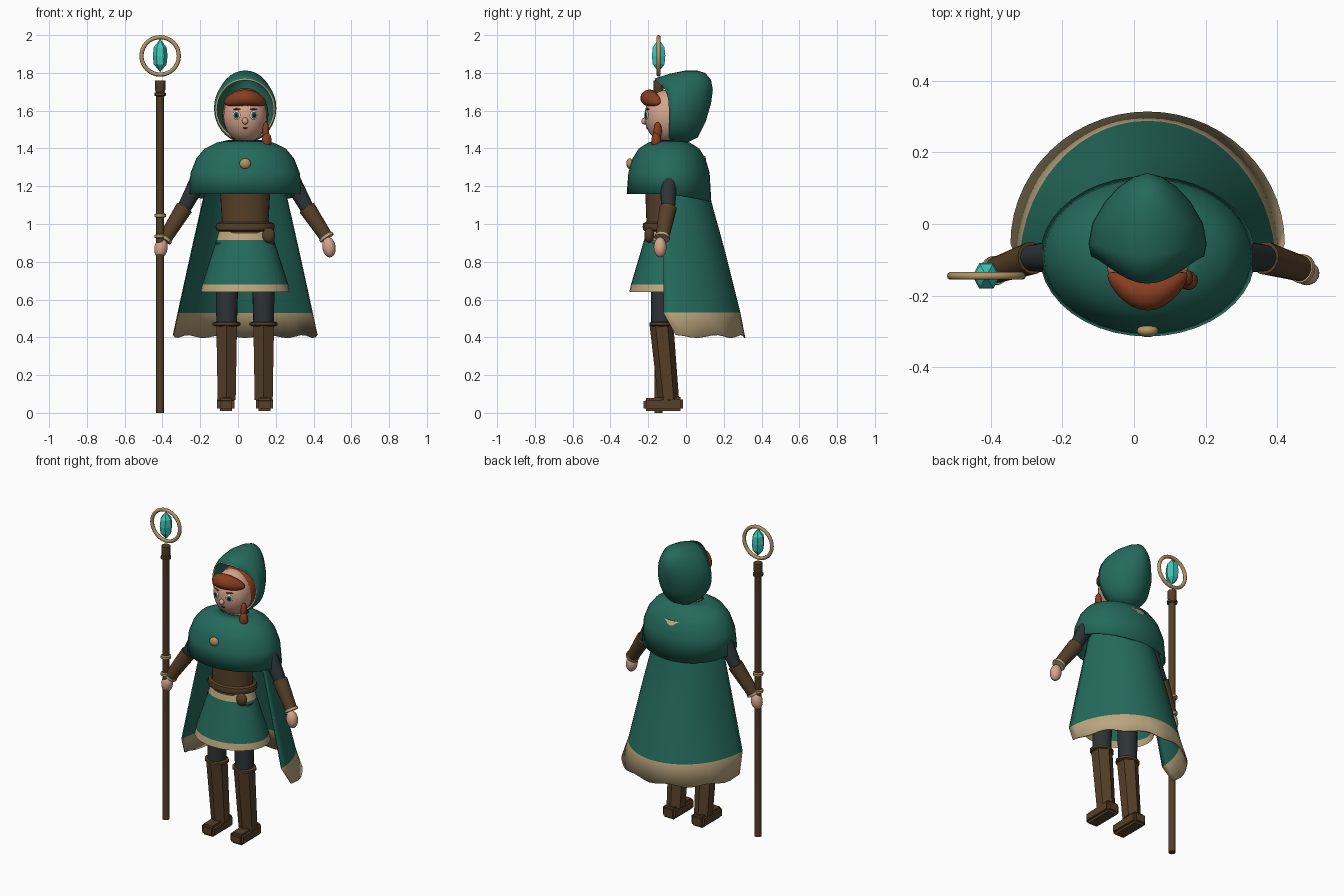
import bpy, bmesh
from math import sin, cos, pi, radians
from mathutils import Matrix, Vector

if "Cube" in bpy.data.objects:
    bpy.data.objects.remove(bpy.data.objects["Cube"])

CX, CY = 0.038, -0.11   # centre of the body


def material(name, r, g, b):
    m = bpy.data.materials.new(name)
    m.use_nodes = True
    m.diffuse_color = (r, g, b, 1)
    m.node_tree.nodes["Principled BSDF"].inputs["Base Color"].default_value = (r, g, b, 1)
    return m


green = material("forest green cloth", 0.018, 0.144, 0.107)
beige = material("beige trim", 0.50, 0.38, 0.21)
gold = material("dull gold", 0.44, 0.30, 0.13)
leather = material("brown leather", 0.091, 0.050, 0.021)
charcoal = material("charcoal cloth", 0.026, 0.034, 0.037)
skin = material("skin", 0.66, 0.37, 0.26)
hair = material("auburn hair", 0.25, 0.048, 0.015)
teal = material("teal crystal", 0.05, 0.56, 0.48)
white = material("eye white", 0.75, 0.75, 0.70)
black = material("black", 0.01, 0.01, 0.01)


def finish(name, bm, mats, smooth=True):
    bmesh.ops.remove_doubles(bm, verts=bm.verts, dist=0.0001)
    bmesh.ops.recalc_face_normals(bm, faces=bm.faces)
    mesh = bpy.data.meshes.new(name)
    bm.to_mesh(mesh)
    bm.free()
    for m in mats:
        mesh.materials.append(m)
    ob = bpy.data.objects.new(name, mesh)
    bpy.context.collection.objects.link(ob)
    if smooth:
        bpy.ops.object.select_all(action='DESELECT')
        ob.select_set(True)
        bpy.context.view_layer.objects.active = ob
        bpy.ops.object.shade_smooth_by_angle(angle=radians(45))
    return ob


def loft(name, loops, mats, rows=None, closed=True, caps=False, smooth=True):
    """Skin a list of equal point loops; rows gives a material index per band."""
    bm = bmesh.new()
    rings = [[bm.verts.new(p) for p in loop] for loop in loops]
    n = len(rings[0])
    for i, (a, b) in enumerate(zip(rings, rings[1:])):
        for j in range(n if closed else n - 1):
            k = (j + 1) % n
            f = bm.faces.new((a[j], a[k], b[k], b[j]))
            f.material_index = rows[i] if rows else 0
    if caps:
        bm.faces.new(rings[0])
        bm.faces.new(rings[-1])
    return finish(name, bm, mats, smooth)


def oval(x, y, z, rx, ry, n=32):
    return [(x + rx * cos(2 * pi * i / n), y + ry * sin(2 * pi * i / n), z) for i in range(n)]


def turned(name, profile, mats, rows=None, x=CX, y=CY, n=32, caps=False, smooth=True):
    """Oval lathe; profile holds (rx, ry, z)."""
    return loft(name, [oval(x, y, z, rx, ry, n) for rx, ry, z in profile],
                mats, rows, caps=caps, smooth=smooth)


def limb(name, p, q, r0, r1, mat, n=16):
    p, q = Vector(p), Vector(q)
    d = q - p
    turn = d.to_track_quat('Z', 'Y').to_matrix().to_4x4()
    bm = bmesh.new()
    bmesh.ops.create_cone(bm, cap_ends=True, segments=n, radius1=r0, radius2=r1,
                          depth=d.length, matrix=Matrix.Translation((p + q) / 2) @ turn)
    return finish(name, bm, [mat])


def ball(name, loc, radii, mat, turn=0, axis='Z', seg=20):
    bm = bmesh.new()
    bmesh.ops.create_uvsphere(bm, u_segments=seg, v_segments=seg // 2 + 2, radius=1,
                              matrix=Matrix.Translation(loc) @ Matrix.Rotation(turn, 4, axis)
                              @ Matrix.Diagonal((*radii, 1)))
    return finish(name, bm, [mat])


def solidify(ob, thickness, rim=0):
    s = ob.modifiers.new("thickness", 'SOLIDIFY')
    s.thickness, s.offset, s.material_offset_rim = thickness, 0, rim


def side_name(s, part):
    return ("left_" if s > 0 else "right_") + part


# Head and face
ball("head", (CX, -0.10, 1.57), (0.116, 0.12, 0.14), skin, seg=28)
ball("nose", (CX, -0.22, 1.545), (0.016, 0.016, 0.018), skin)
ball("mouth", (CX, -0.206, 1.508), (0.013, 0.005, 0.004), black)
limb("neck", (CX, -0.09, 1.36), (CX, -0.09, 1.48), 0.055, 0.05, skin)
for s in (-1, 1):
    a = s * radians(23)
    out = Vector((sin(a), -cos(a), 0))
    eye = Vector((CX + s * 0.045, -0.208, 1.576))
    ball(side_name(s, "eye"), eye, (0.021, 0.006, 0.023), white, a)
    ball(side_name(s, "iris"), eye + out * 0.003, (0.016, 0.005, 0.018), green, a)
    ball(side_name(s, "pupil"), eye + out * 0.006, (0.008, 0.004, 0.010), black, a)
    ball(side_name(s, "eyebrow"), eye + Vector((0, 0.004, 0.032)), (0.022, 0.006, 0.005), hair, a)

# Hair: swept fringe, mass under the hood and a braid
fringe = ball("fringe", (CX, -0.195, 1.668), (0.112, 0.047, 0.043), hair, radians(20), 'X', 28)
for v in fringe.data.vertices:
    dx = v.co.x - CX
    v.co.y += 4 * dx * dx
    v.co.z -= 2 * dx * dx
ball("back_hair", (CX, -0.055, 1.58), (0.123, 0.09, 0.14), hair, seg=28)
ball("braid_upper", (0.147, -0.15, 1.49), (0.018, 0.022, 0.05), hair)
ball("braid_lower", (0.152, -0.158, 1.44), (0.026, 0.026, 0.045), hair)

# Hood: upright rings from the peaked opening to the pointed back
hood_rings = []
for y, z, rx, rz in ((-0.09, 1.605, 0.153, 0.16), (-0.055, 1.613, 0.16, 0.178),
                     (0, 1.62, 0.15, 0.188), (0.06, 1.635, 0.115, 0.172),
                     (0.10, 1.67, 0.077, 0.125), (0.128, 1.70, 0.035, 0.06),
                     (0.137, 1.71, 0, 0)):
    peak = 0.075 if y < -0.08 else 0.03 if y < -0.05 else 0
    hood_rings.append([(CX + rx * cos(t), y - peak * max(0, sin(t)) ** 3, z + rz * sin(t))
                       for t in (2 * pi * i / 36 for i in range(36))])
solidify(loft("hood", hood_rings, [green, beige]), 0.01, 1)

# Shoulder cape, its hem dipping at the back, and the clasp
capelet_rings = [oval(CX, -0.09, z, 0.297 * f, 0.22 * f, 40) for f, z in
                 ((0.3, 1.44), (0.5, 1.427), (0.72, 1.395), (0.86, 1.345), (0.96, 1.27), (1, 1.16))]
capelet_rings[-1] = [(x, y, z - 0.04 * max(0, (y + 0.09) / 0.22)) for x, y, z in capelet_rings[-1]]
solidify(loft("shoulder_cape", capelet_rings, [green]), 0.008)
ball("clasp", (CX, -0.298, 1.32), (0.03, 0.018, 0.028), gold)

# Long cape, open at the front
cape_rows = []
for z, rx, cy, ry in ((1.36, 0.15, -0.10, 0.20), (1.30, 0.172, -0.105, 0.214),
                      (1.16, 0.215, -0.12, 0.24), (0.85, 0.285, -0.12, 0.325),
                      (0.53, 0.355, -0.12, 0.405), (0.405, 0.38, -0.055, 0.366)):
    wave = 0.008 if z < 0.5 else 0
    cape_rows.append([(CX + rx * cos(t), cy + ry * sin(t), z + wave * cos(10 * t))
                      for t in (pi * i / 28 for i in range(29))])
solidify(loft("long_cape", cape_rows, [green, beige], [1, 0, 0, 0, 1], closed=False), 0.006)

# Torso, belt and skirt
turned("bodice", [(0.14, 0.105, 1.38), (0.132, 0.105, 1.16), (0.124, 0.10, 1.02),
                  (0.135, 0.105, 0.95)], [leather], caps=True)
turned("belt", [(0.135, 0.102, 1.01), (0.152, 0.116, 1.003), (0.157, 0.12, 0.985),
                (0.152, 0.116, 0.967), (0.135, 0.102, 0.96)], [leather])
ball("belt_pouch", (CX + 0.125, -0.195, 0.94), (0.034, 0.026, 0.04), leather)
turned("skirt", [(0.138, 0.10, 0.965), (0.153, 0.112, 0.915), (0.228, 0.181, 0.68),
                 (0.236, 0.19, 0.64)], [green, beige], [1, 0, 1])

# Legs and boots
for s in (-1, 1):
    x = CX + s * 0.098
    hip, knee, ankle = (x - s * 0.004, -0.125, 0.90), (x, -0.13, 0.47), (x, -0.092, 0.07)
    limb(side_name(s, "thigh"), hip, knee, 0.064, 0.055, charcoal)
    limb(side_name(s, "shin"), knee, ankle, 0.055, 0.047, charcoal)
    limb(side_name(s, "boot_shaft"), knee, ankle, 0.063, 0.055, leather, 6)
    turned(side_name(s, "boot_cuff"), [(0.055, 0.05, 0.483), (0.074, 0.064, 0.478),
           (0.074, 0.064, 0.464), (0.055, 0.05, 0.457)], [leather], x=x, y=-0.13, n=16)
    bm = bmesh.new()
    bmesh.ops.create_cube(bm, size=1, matrix=Matrix.Translation((x + s * 0.004, -0.12, 0.048))
                          @ Matrix.Diagonal((0.092, 0.21, 0.076, 1)))
    for v in bm.verts:
        if v.co.y < -0.2 and v.co.z > 0.05:
            v.co.z -= 0.008
    bmesh.ops.bevel(bm, geom=bm.edges[:], offset=0.014, segments=2, affect='EDGES')
    finish(side_name(s, "boot_foot"), bm, [leather])

# Arms: sleeve, bracer, cuff and hand
for s, elbow, wrist, hand in ((-1, (-0.285, -0.095, 1.085), (-0.388, -0.13, 0.92), (-0.408, -0.138, 0.872)),
                              (1, (0.365, -0.095, 1.085), (0.468, -0.125, 0.93), (0.482, -0.137, 0.877))):
    shoulder = (CX + s * 0.225, -0.09, 1.27)
    limb(side_name(s, "sleeve"), shoulder, elbow, 0.05, 0.037, charcoal)
    ball(side_name(s, "shoulder"), shoulder, (0.05, 0.05, 0.05), charcoal)
    limb(side_name(s, "bracer"), elbow, wrist, 0.046, 0.036, leather)
    along = (Vector(wrist) - Vector(elbow)).normalized() * 0.007
    limb(side_name(s, "cuff"), Vector(wrist) - along, Vector(wrist) + along, 0.041, 0.041, beige)
    ball(side_name(s, "hand"), hand, (0.035, 0.034, 0.054), skin, s * radians(-8), 'Y')

# Staff with ring and floating crystal
SX, SY = -0.412, -0.145
turned("staff_shaft", [(0.021, 0.021, 0), (0.021, 0.021, 1.69), (0.027, 0.027, 1.71),
                       (0.027, 0.027, 1.76)], [leather], x=SX, y=SY, n=12, caps=True)
for z, m in ((1.687, leather), (1.045, gold), (0.935, gold)):
    turned("staff_band", [(0.02, 0.02, z - 0.012), (0.031, 0.031, z - 0.007),
           (0.031, 0.031, z + 0.007), (0.02, 0.02, z + 0.012)], [m], x=SX, y=SY, n=16)
ring_loops = []
for i in range(33):
    a = 2 * pi * i / 32
    ring_loops.append([(SX + (0.099 + 0.011 * cos(b)) * cos(a), SY + 0.011 * sin(b),
                        1.89 + (0.099 + 0.011 * cos(b)) * sin(a))
                       for b in (2 * pi * j / 10 for j in range(10))])
loft("staff_ring", ring_loops, [gold])
turned("crystal", [(0, 0, 1.805), (0.034, 0.036, 1.845), (0.039, 0.041, 1.89),
                   (0.034, 0.036, 1.935), (0, 0, 1.98)], [teal], x=SX, y=SY, n=6, smooth=False)
